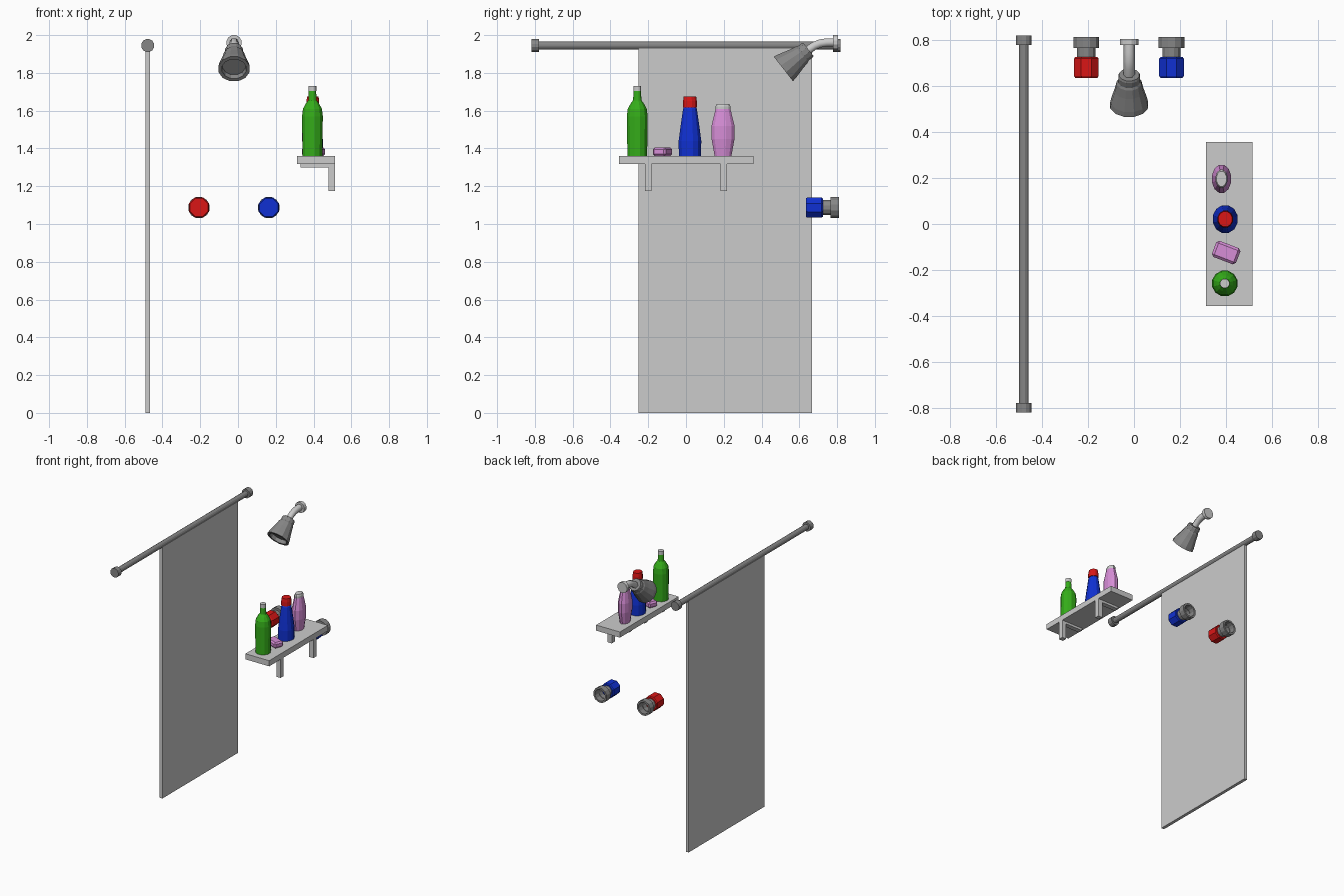
import bpy, bmesh, math
from mathutils import Vector, Matrix

if "Cube" in bpy.data.objects:
    bpy.data.objects.remove(bpy.data.objects["Cube"])


def mat(name, r, g, b):
    m = bpy.data.materials.new(name)
    m.diffuse_color = (r, g, b, 1)
    m.use_nodes = True
    m.node_tree.nodes["Principled BSDF"].inputs["Base Color"].default_value = m.diffuse_color
    return m


LIGHT = mat("light_grey", .60, .60, .60)
GREY = mat("mid_grey", .24, .24, .24)
RED = mat("red", .70, .008, .008)
BLUE = mat("blue", .005, .03, .65)
GREEN = mat("green", .035, .42, .01)
PINK = mat("pink", .68, .27, .68)


def finish(bm, name, material, fix=True):
    if fix:
        bmesh.ops.recalc_face_normals(bm, faces=bm.faces)
    me = bpy.data.meshes.new(name)
    bm.to_mesh(me)
    bm.free()
    me.materials.append(material)
    ob = bpy.data.objects.new(name, me)
    bpy.context.collection.objects.link(ob)
    return ob


def box(name, x, y, z, material):
    """Box from three (min, max) ranges."""
    bm = bmesh.new()
    r = (x, y, z)
    size = [b - a for a, b in r]
    mid = Vector([(a + b) / 2 for a, b in r])
    bmesh.ops.create_cube(bm, size=1, matrix=Matrix.Translation(mid) @ Matrix.Diagonal((*size, 1)))
    return finish(bm, name, material)


def lathe(name, origin, axis, profile, material, sides=12, sx=1, sy=1, cap0=True, cap1=True):
    """Turned part: profile is (distance along axis, radius)."""
    bm = bmesh.new()
    rot = Vector((0, 0, 1)).rotation_difference(Vector(axis)).to_matrix()
    rings = []
    for t, r in profile:
        ring = []
        for i in range(sides):
            a = 2 * math.pi * (i + .5) / sides
            p = Vector((r * sx * math.cos(a), r * sy * math.sin(a), t))
            ring.append(bm.verts.new(Vector(origin) + rot @ p))
        rings.append(ring)
    for a, b in zip(rings, rings[1:]):
        for i in range(sides):
            j = (i + 1) % sides
            bm.faces.new((a[i], a[j], b[j], b[i]))
    if cap0:
        bm.faces.new(rings[0][::-1])
    if cap1:
        bm.faces.new(rings[-1])
    return finish(bm, name, material, fix=False)


# Curtain and rail with end caps
RX, RZ = -.478, 1.945
lathe("curtain_rail", (RX, -.79, RZ), (0, 1, 0), [(0, .021), (1.58, .021)], GREY)
for side, y in (("front", -.818), ("back", .778)):
    lathe(f"rail_cap_{side}", (RX, y, RZ), (0, 1, 0), [(0, .035), (.04, .035)], GREY)
box("curtain", (-.49, -.466), (-.252, .668), (0, 1.935), LIGHT)

# Shelf and L brackets
box("shelf", (.312, .514), (-.356, .357), (1.317, 1.36), LIGHT)
for n, y in (("front", -.2), ("back", .2)):
    box(f"bracket_arm_{n}", (.33, .478), (y - .018, y + .018), (1.299, 1.318), LIGHT)
    box(f"bracket_leg_{n}", (.478, .514), (y - .018, y + .018), (1.175, 1.318), LIGHT)

UP = (0, 0, 1)
ST = 1.36
# Green bottle
g = (.394, -.258, ST)
lathe("green_bottle", g, UP, [(0, .054), (.21, .057), (.25, .052), (.278, .036), (.295, .023), (.345, .02)], GREEN)
lathe("green_bottle_cap", g, UP, [(.343, .021), (.371, .021)], LIGHT)

# Blue bottle, slightly oval
b = (.396, .021, ST)
lathe("blue_bottle", b, UP, [(0, .061), (.08, .062), (.14, .054), (.25, .038), (.262, .03)], BLUE, sx=.9)
lathe("blue_bottle_cap", b, UP, [(.258, .038), (.29, .038), (.315, .034)], RED, sx=.92)

# Pink oval bottle
p = (.38, .196, ST)
lathe("pink_bottle", p, UP, [(0, .046), (.09, .063), (.16, .063), (.232, .045), (.25, .04)], PINK, sx=.68)
lathe("pink_bottle_cap", p, UP, [(.248, .041), (.262, .041), (.276, .034)], LIGHT, sx=.66)

# Soap bar
bm = bmesh.new()
bmesh.ops.create_cube(bm, size=1)
bmesh.ops.scale(bm, vec=(.112, .075, .045), verts=bm.verts)
bmesh.ops.bevel(bm, geom=bm.edges[:], offset=.011, segments=1, affect='EDGES')
bmesh.ops.transform(bm, verts=bm.verts, matrix=Matrix.Translation((.4, -.124, ST + .0225))
                    @ Matrix.Rotation(math.radians(-21), 4, 'Z'))
finish(bm, "soap", PINK)

# Taps: hollow wall collar and solid handle
for n, x, m in (("hot", -.207, RED), ("cold", .163, BLUE)):
    lathe(f"{n}_tap_collar", (x, .811, 1.087), (0, -1, 0),
          [(.046, .044), (0, .044), (0, .058), (.046, .058), (.046, .041), (.09, .041)], GREY, cap0=False)
    lathe(f"{n}_tap_handle", (x, .725, 1.087), (0, -1, 0),
          [(0, .052), (.007, .058), (.082, .058), (.091, .052)], m, sides=8)

# Shower arm: wall flange and bent pipe
SX = -.021
lathe("shower_flange", (SX, .804, 1.96), (0, -1, 0), [(0, .041), (.027, .041)], LIGHT)
cu = bpy.data.curves.new("shower_arm", 'CURVE')
cu.dimensions = '3D'
cu.bevel_depth = .025
cu.bevel_resolution = 1
cu.use_fill_caps = True
sp = cu.splines.new('POLY')
path = [(.79, 1.962), (.745, 1.961), (.71, 1.956), (.68, 1.944), (.635, 1.912)]
sp.points.add(len(path) - 1)
for pt, (y, z) in zip(sp.points, path):
    pt.co = (SX, y, z, 1)
cu.materials.append(LIGHT)
bpy.context.collection.objects.link(bpy.data.objects.new("shower_arm", cu))

# Shower head, with recessed spray face
lathe("shower_head", (SX, .648, 1.924), (0, -.79, -.615),
      [(0, .045), (.01, .049), (.035, .049), (.045, .055), (.085, .064), (.145, .081),
       (.168, .085), (.168, .066), (.14, .062)], GREY)
